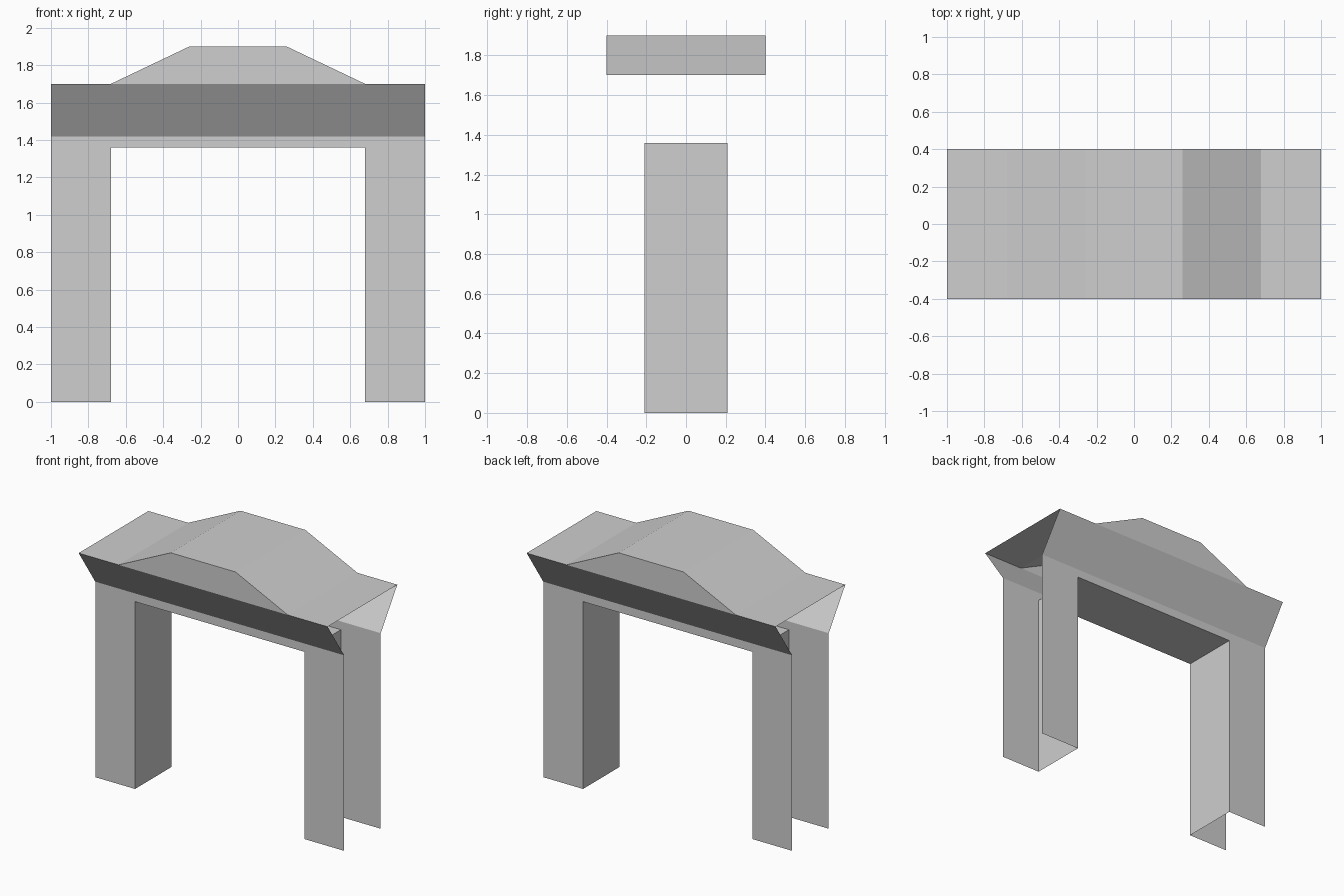
import bpy
import bmesh
from mathutils import Vector

cube = bpy.data.objects.get("Cube")
if cube:
    bpy.data.objects.remove(cube, do_unlink=True)

# Main dimensions
HALF = 1.0          # half width of the arch
OPEN = 0.68         # half width of the opening
CREST = 0.26        # half width of the flat crest
WALL = 0.21         # half depth of the walls
EAVE = 0.40         # half depth of the roof
SOFFIT, BEAM, ROOF, TOP = 1.36, 1.42, 1.70, 1.90

stone = bpy.data.materials.new("light_grey_stone")
stone.use_nodes = True
colour = (0.62, 0.62, 0.62, 1)
stone.diffuse_color = colour
bsdf = next(n for n in stone.node_tree.nodes if n.type == "BSDF_PRINCIPLED")
bsdf.inputs["Base Color"].default_value = colour


def sheet(name, polygons, outward):
    """Thin open shell of flat polygons, each turned towards `outward`."""
    bm = bmesh.new()
    for points in polygons:
        face = bm.faces.new([bm.verts.new(p) for p in points])
        face.normal_update()
        if face.normal.dot(Vector(outward)) < 0:
            face.normal_flip()
    bmesh.ops.remove_doubles(bm, verts=bm.verts, dist=0.0001)
    mesh = bpy.data.meshes.new(name)
    bm.to_mesh(mesh)
    bm.free()
    mesh.materials.append(stone)
    obj = bpy.data.objects.new(name, mesh)
    bpy.context.collection.objects.link(obj)
    return obj


def upright(x0, x1, z0, z1, y):
    return [(x0, y, z0), (x1, y, z0), (x1, y, z1), (x0, y, z1)]


def across(a, b, depth):
    """Strip running front to back between two (x, z) points."""
    return [(a[0], -depth, a[1]), (b[0], -depth, b[1]),
            (b[0], depth, b[1]), (a[0], depth, a[1])]


gable = [(-OPEN, ROOF), (-CREST, TOP), (CREST, TOP), (OPEN, ROOF)]

# Front and back faces: wall, flared cornice and gable
for side, s in (("front", -1), ("back", 1)):
    y, e = s * WALL, s * EAVE
    sheet(side + "_wall", [
        upright(-HALF, -OPEN, 0, SOFFIT, y),
        upright(OPEN, HALF, 0, SOFFIT, y),
        [(-HALF, y, SOFFIT), (-OPEN, y, SOFFIT), (OPEN, y, SOFFIT),
         (HALF, y, SOFFIT), (HALF, y, BEAM), (-HALF, y, BEAM)],
    ], (0, s, 0))
    sheet(side + "_cornice", [[(-HALF, y, BEAM), (HALF, y, BEAM),
                               (HALF, e, ROOF), (-HALF, e, ROOF)]], (0, s, 0))
    sheet(side + "_gable", [[(x, e, z) for x, z in gable]], (0, s, 0))

# Lining of the opening
for side, s in (("left", 1), ("right", -1)):
    sheet(side + "_jamb", [across((s * OPEN, 0), (s * OPEN, SOFFIT), WALL)],
          (-s, 0, 0))
sheet("soffit", [across((-OPEN, SOFFIT), (OPEN, SOFFIT), WALL)], (0, 0, -1))

# Roof strips following the skyline
skyline = [(-HALF, ROOF)] + gable + [(HALF, ROOF)]
sheet("roof", [across(a, b, EAVE) for a, b in zip(skyline, skyline[1:])],
      (0, 0, 1))
